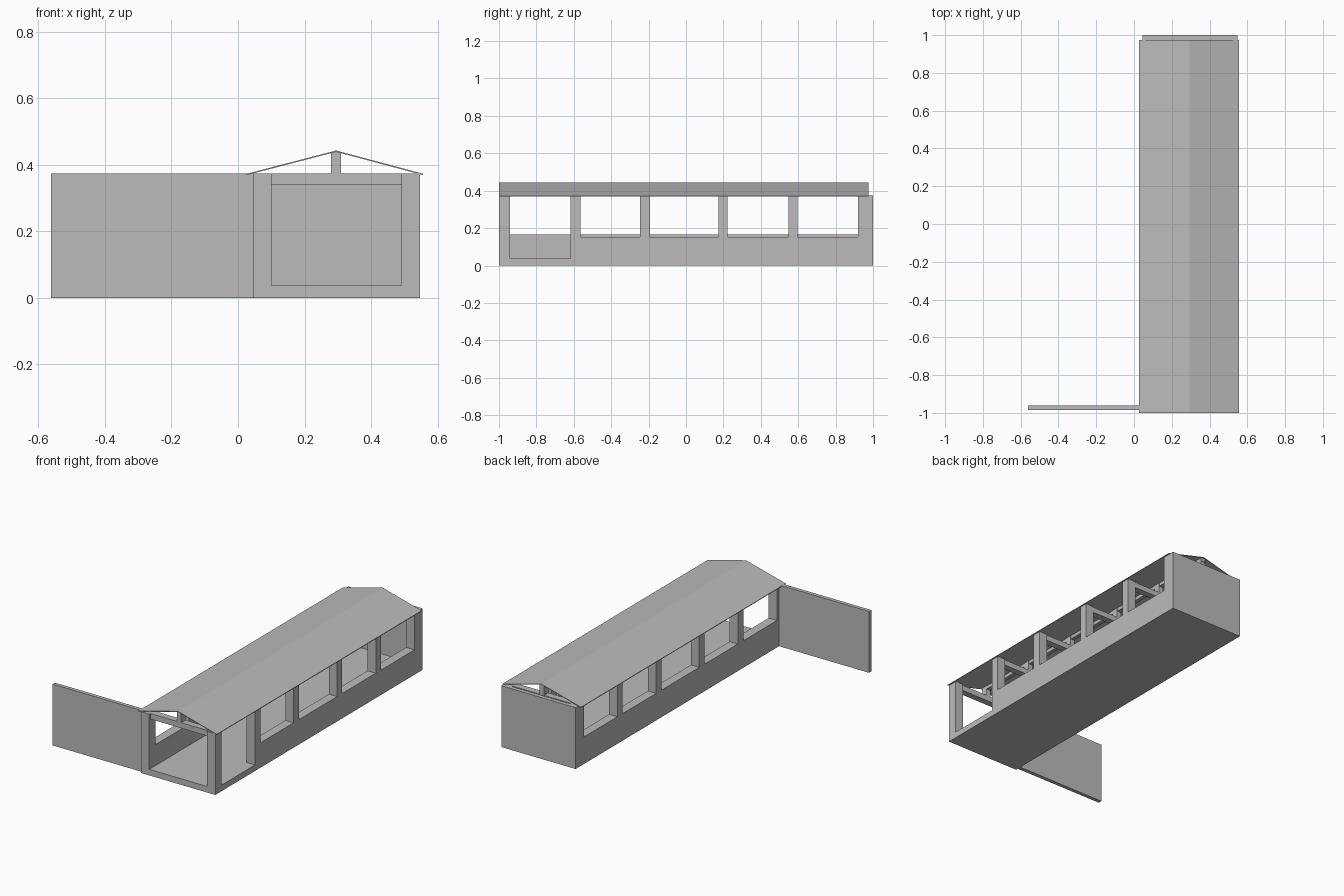
import bpy
import math
from mathutils import Vector

old = bpy.data.objects.get("Cube")
if old:
    bpy.data.objects.remove(old, do_unlink=True)

grey = bpy.data.materials.new("plain_grey")
grey.use_nodes = True
colour = (0.5, 0.5, 0.5, 1)
grey.diffuse_color = colour
grey.node_tree.nodes["Principled BSDF"].inputs["Base Color"].default_value = colour


def box(name, xs, ys, zs):
    """Box between the given limits on each axis."""
    bpy.ops.mesh.primitive_cube_add(size=1)
    ob = bpy.context.object
    ob.name = name
    lows, highs = zip(xs, ys, zs)
    for v in ob.data.vertices:
        v.co = Vector([hi if c > 0 else lo for c, lo, hi in zip(v.co, lows, highs)])
    ob.data.materials.append(grey)
    return ob


LEFT, RIGHT = 0.045, 0.547      # outer wall faces
WALL = 0.056
FRONT, BACK = -1.0, 1.0
EAVE, RIDGE, MID = 0.374, 0.443, 0.295
FLOOR = 0.037
IN_L, IN_R = LEFT + WALL, RIGHT - WALL
# y limits of the posts along each side
posts = [(FRONT, -0.94), (-0.617, -0.565), (-0.245, -0.192),
         (0.174, 0.223), (0.547, 0.597), (0.92, 0.975)]

# Floor and end wall
box("floor", (LEFT, RIGHT), (FRONT, BACK), (0, FLOOR))
box("back_wall", (LEFT, RIGHT), (0.975, BACK), (FLOOR, EAVE))

# Low side walls; the right one leaves the first bay open as a doorway
box("low_wall_west", (LEFT, IN_L), (FRONT, 0.975), (FLOOR, 0.165))
box("low_wall_east", (IN_R, RIGHT), (posts[1][0], 0.975), (FLOOR, 0.152))

# Posts, tie beams and king posts
for i, ys in enumerate(posts):
    box(f"post_west_{i}", (LEFT, IN_L), ys, (0.165, EAVE))
    low = FLOOR if i == 0 else 0.152
    box(f"post_east_{i}", (IN_R, RIGHT), ys, (low, EAVE))
    mid = sum(ys) / 2
    beam = (mid - 0.02, mid + 0.02)
    box(f"tie_beam_{i}", (IN_L, IN_R), beam, (0.34, EAVE))
    box(f"king_post_{i}", (MID - 0.015, MID + 0.015), beam, (EAVE, RIDGE - 0.006))
box("ridge_beam", (MID - 0.012, MID + 0.012), (FRONT + 0.02, 0.97), (0.415, RIDGE - 0.006))

# Thin pitched roof slopes
for name, edge in (("roof_west", 0.026), ("roof_east", 0.557)):
    bottom = 0.369
    t = 0.004
    profile = [(edge, bottom), (MID, RIDGE - t), (MID, RIDGE), (edge, bottom + t)]
    verts = [(x, y, z) for y in (FRONT, 0.975) for x, z in profile]
    faces = [(0, 1, 2, 3), (7, 6, 5, 4)]
    faces += [(k, k + 4, (k + 1) % 4 + 4, (k + 1) % 4) for k in range(4)]
    if edge > MID:
        faces = [f[::-1] for f in faces]
    mesh = bpy.data.meshes.new(name)
    mesh.from_pydata(verts, [], faces)
    mesh.materials.append(grey)
    bpy.context.collection.objects.link(bpy.data.objects.new(name, mesh))

# Free-standing screen wall beside the entrance
box("screen_wall", (-0.562, LEFT), (-0.985, -0.962), (0, EAVE))
